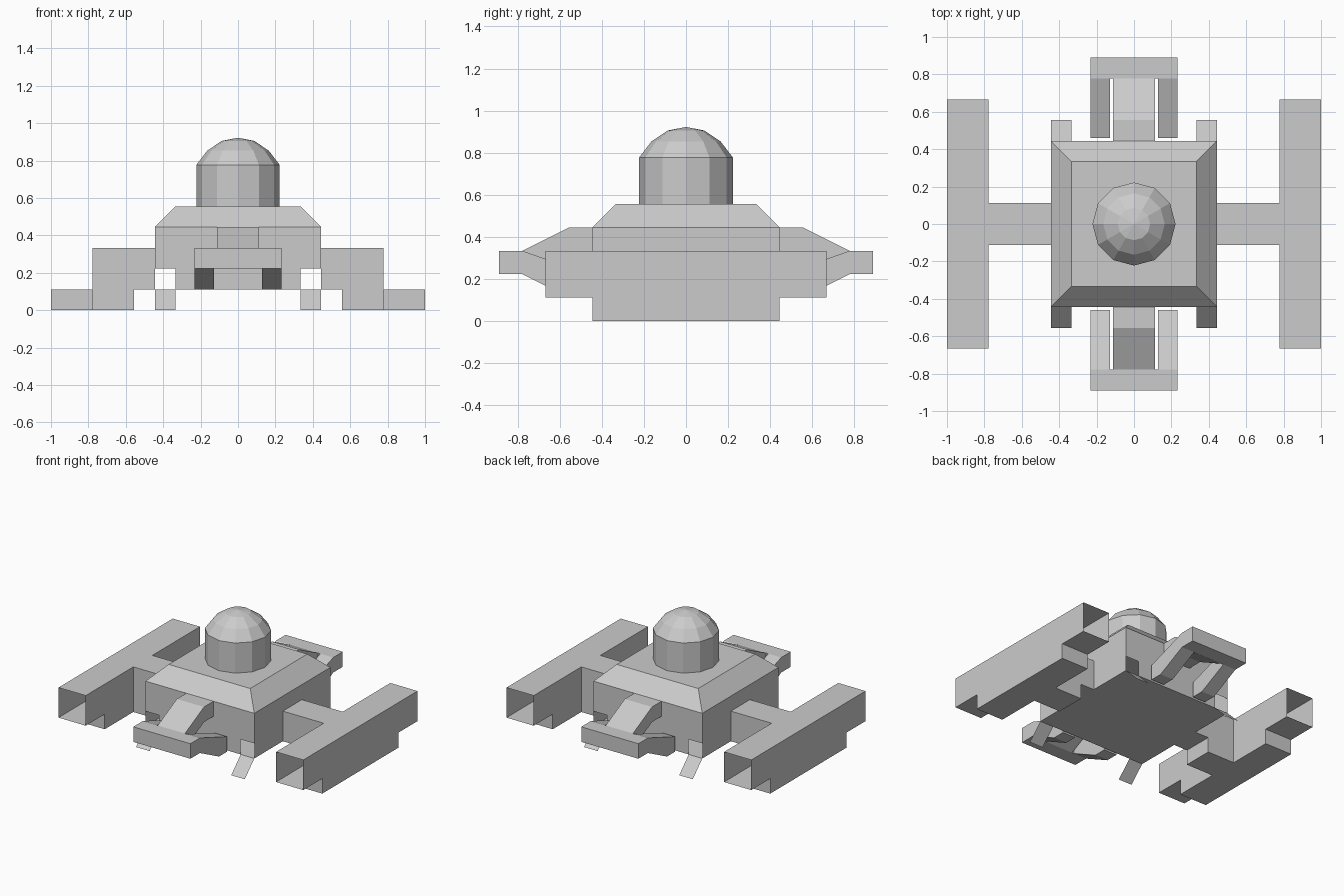
import bpy, bmesh, math
from mathutils import Vector

if "Cube" in bpy.data.objects:
    bpy.data.objects.remove(bpy.data.objects["Cube"])

U = 1 / 9  # the model sits on a grid of ninths


def add(name, polys):
    """Build a flat-faced object from polygons given in grid units."""
    bm = bmesh.new()
    for p in polys:
        bm.faces.new([bm.verts.new(Vector(v) * U) for v in p])
    bmesh.ops.remove_doubles(bm, verts=bm.verts, dist=1e-4)
    bmesh.ops.recalc_face_normals(bm, faces=bm.faces)
    me = bpy.data.meshes.new(name)
    bm.to_mesh(me)
    bm.free()
    ob = bpy.data.objects.new(name, me)
    bpy.context.collection.objects.link(ob)
    return ob


def prism(profile, a, b, axis, caps=True):
    """Extrude a profile along x (profile is y,z) or y (profile is x,z)."""
    def at(p, t):
        return (t, p[0], p[1]) if axis == 'x' else (p[0], t, p[1])
    n = len(profile)
    polys = [[at(profile[i], a), at(profile[(i + 1) % n], a),
              at(profile[(i + 1) % n], b), at(profile[i], b)] for i in range(n)]
    if caps:
        polys += [[at(p, a) for p in profile], [at(p, b) for p in profile]]
    return polys


def rect(a, b, c, d):
    return [(a, c), (b, c), (b, d), (a, d)]


# Hull shell: end walls have open doorways at the lower corners
wall = [(-3, 1), (3, 1), (3, 2), (4, 2), (4, 4), (-4, 4), (-4, 2), (-3, 2)]
hull = [[(x, y, z) for x, z in wall] for y in (-4, 4)]
hull += [[(s * 4, -4, 1), (s * 4, 4, 1), (s * 4, 4, 4), (s * 4, -4, 4)] for s in (-1, 1)]
hull.append([(-4, -4, 1), (4, -4, 1), (4, 4, 1), (-4, 4, 1)])

# Bevelled roof
ring = [(-1, -1), (1, -1), (1, 1), (-1, 1)]
for i in range(4):
    (ax, ay), (bx, by) = ring[i], ring[(i + 1) % 4]
    hull.append([(4 * ax, 4 * ay, 4), (4 * bx, 4 * by, 4),
                 (3 * bx, 3 * by, 5), (3 * ax, 3 * ay, 5)])
hull.append([(3 * x, 3 * y, 5) for x, y in ring])
add("hull", hull)

# Twelve-sided turret with a domed cap
bm = bmesh.new()
path = [(2, 5), (2, 7), (1.48, 7.68), (0.78, 8.15), (0, 8.3)]
vs = [bm.verts.new((r * U, 0, z * U)) for r, z in path]
es = [bm.edges.new(vs[i:i + 2]) for i in range(len(vs) - 1)]
bmesh.ops.spin(bm, geom=vs + es, cent=(0, 0, 0), axis=(0, 0, 1),
               angle=math.tau, steps=12, use_duplicate=False)
bmesh.ops.remove_doubles(bm, verts=bm.verts, dist=1e-4)
bmesh.ops.recalc_face_normals(bm, faces=bm.faces)
me = bpy.data.meshes.new("turret")
bm.to_mesh(me)
bm.free()
bpy.context.collection.objects.link(bpy.data.objects.new("turret", me))

for s, side in ((-1, "left"), (1, "right")):
    # Side pod: open-ended tunnel over a shorter keel
    x0, x1 = sorted((7 * s, 9 * s))
    add(side + "_pod", prism(rect(x0, x1, 1, 3), -6, 6, 'y', caps=False))
    add(side + "_keel", prism(rect(x0, x1, 0, 1), -4, 4, 'y'))
    # Connecting arm with a stepped foot
    arm = [(4, 1), (5, 1), (5, 0), (7, 0), (7, 3), (4, 3)]
    add(side + "_arm", prism([(s * x, z) for x, z in arm], -1, 1, 'y'))

for s, end in ((-1, "front"), (1, "back")):
    # Hooked beam from the hull down to the bumper
    hook = [(4, 4), (5, 4), (7, 3), (7, 2), (5, 3), (4, 3)]
    add(end + "_hook", prism([(s * y, z) for y, z in hook], -1, 1, 'x'))
    # Bumper bar with two prongs pointing back to the hull
    y0, y1 = sorted((7 * s, 8 * s))
    add(end + "_bumper", prism(rect(y0, y1, 2, 3), -2.1, 2.1, 'x'))
    prong = [(7, 3), (4.15, 2), (4.15, 1), (5, 1), (7, 2)]
    for t, side in ((-1, "left"), (1, "right")):
        add(f"{end}_{side}_prong",
            prism([(s * y, z) for y, z in prong], 1.15 * t, 2.1 * t, 'x'))
        # Door ramp sloping to the ground
        add(f"{end}_{side}_ramp", [[(3 * t, 4 * s, 1), (4 * t, 4 * s, 1),
                                    (4 * t, 5 * s, 0), (3 * t, 5 * s, 0)]])
